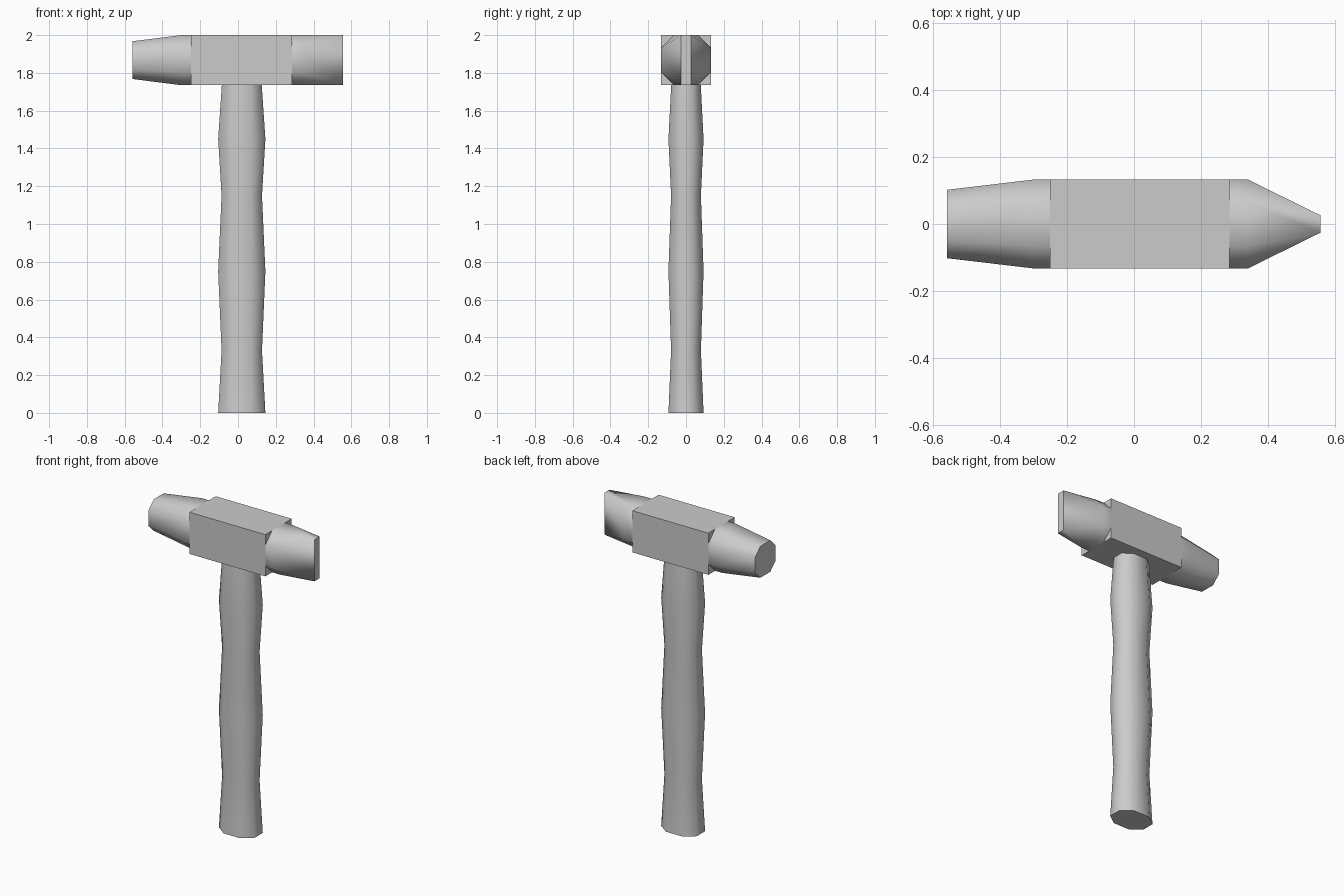
import bpy, bmesh
from math import radians

if "Cube" in bpy.data.objects:
    bpy.data.objects.remove(bpy.data.objects["Cube"])

HX, HZ, R = 0.0, 1.8675, 0.1325   # head axis height and half size


def octagon(a, b, fa, fb):
    """Eight-sided section: half sizes a, b with flats of half length fa, fb."""
    return [(a, -fb), (a, fb), (fa, b), (-fa, b),
            (-a, fb), (-a, -fb), (-fa, -b), (fa, -b)]


def loft(name, rings, smooth=60):
    """Skin a list of 3D rings, cap both ends and clean up."""
    bm = bmesh.new()
    rows = [[bm.verts.new(p) for p in ring] for ring in rings]
    for r0, r1 in zip(rows, rows[1:]):
        n = len(r0)
        for i in range(n):
            j = (i + 1) % n
            bm.faces.new((r0[i], r0[j], r1[j], r1[i]))
    bm.faces.new(rows[0])
    bm.faces.new(rows[-1])
    bmesh.ops.remove_doubles(bm, verts=bm.verts, dist=1e-5)
    bmesh.ops.recalc_face_normals(bm, faces=bm.faces)
    me = bpy.data.meshes.new(name)
    bm.to_mesh(me)
    bm.free()
    ob = bpy.data.objects.new(name, me)
    bpy.context.collection.objects.link(ob)
    bpy.ops.object.select_all(action='DESELECT')
    ob.select_set(True)
    bpy.context.view_layer.objects.active = ob
    bpy.ops.object.shade_smooth_by_angle(angle=radians(smooth))
    return ob


def along_x(x, section):
    return [(x, y, HZ + z) for y, z in section]


# Handle: waved octagonal grip
profile = [(0.0, 0.125, 0.093), (0.33, 0.107, 0.079), (0.75, 0.125, 0.093),
           (1.15, 0.107, 0.079), (1.45, 0.125, 0.093), (1.76, 0.104, 0.077)]
loft("handle", [[(0.02 + x, y, z) for x, y in octagon(a, b, a * 0.45, b * 0.45)]
                for z, a, b in profile])

# Square middle of the head
square = [(R, -R), (R, R), (-R, R), (-R, -R)]
loft("head_block", [along_x(-0.25, square), along_x(0.285, square)])

# Tapered striking end
full = octagon(R, R, 0.065, 0.065)
loft("striking_end", [along_x(-0.25, full), along_x(-0.30, full),
                      along_x(-0.558, octagon(0.102, 0.1, 0.05, 0.05))])

# Wedge-shaped end, octagon narrowing to a thin upright edge
edge = octagon(0.026, R, 0.026, R)
loft("wedge_end", [along_x(0.285, full), along_x(0.34, full), along_x(0.556, edge)])
